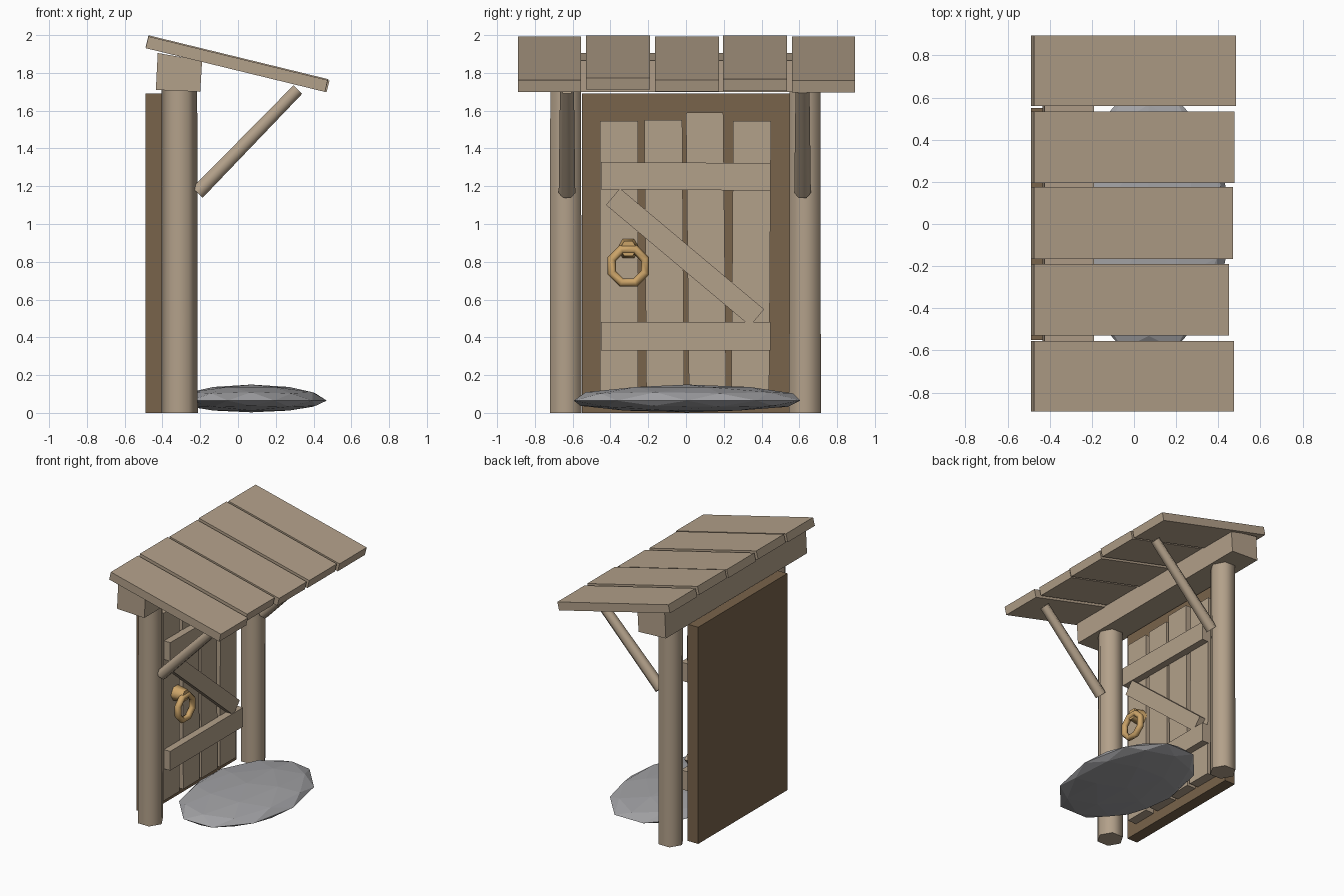
import bpy, bmesh, math
from mathutils import Vector, Matrix

old = bpy.data.objects.get("Cube")
if old:
    bpy.data.objects.remove(old)


def material(name, rgb):
    m = bpy.data.materials.new(name)
    m.use_nodes = True
    m.diffuse_color = (*rgb, 1)
    node = next(n for n in m.node_tree.nodes if n.type == 'BSDF_PRINCIPLED')
    node.inputs["Base Color"].default_value = (*rgb, 1)
    return m


WOOD = material("pale wood", (0.45, 0.355, 0.255))
DARK = material("dark wood", (0.19, 0.125, 0.07))
STONE = material("grey stone", (0.36, 0.36, 0.375))
BRASS = material("brass", (0.60, 0.37, 0.14))


def finish(name, bm, mat, smooth=False):
    bmesh.ops.recalc_face_normals(bm, faces=bm.faces)
    me = bpy.data.meshes.new(name)
    bm.to_mesh(me)
    bm.free()
    me.materials.append(mat)
    ob = bpy.data.objects.new(name, me)
    bpy.context.collection.objects.link(ob)
    if smooth:
        bpy.ops.object.select_all(action='DESELECT')
        ob.select_set(True)
        bpy.context.view_layer.objects.active = ob
        bpy.ops.object.shade_smooth_by_angle(angle=math.radians(65))
    return ob


def box(name, lo, hi, mat=WOOD, tilt=0, axis='X'):
    """Box between two corners, turned about its own centre."""
    lo, hi = Vector(lo), Vector(hi)
    size = hi - lo
    bm = bmesh.new()
    bmesh.ops.create_cube(bm, size=1, matrix=Matrix.Translation((lo + hi) / 2)
                          @ Matrix.Rotation(math.radians(tilt), 4, axis)
                          @ Matrix.Diagonal((*size, 1)))
    return finish(name, bm, mat)


def rod(name, a, b, r1, r2, mat=WOOD, sides=6, spin=0):
    """Round bar from a to b."""
    a, b = Vector(a), Vector(b)
    d = b - a
    turn = Vector((0, 0, 1)).rotation_difference(d).to_matrix().to_4x4()
    bm = bmesh.new()
    bmesh.ops.create_cone(bm, cap_ends=True, segments=sides, radius1=r1, radius2=r2, depth=d.length,
                          matrix=Matrix.Translation((a + b) / 2) @ turn
                          @ Matrix.Rotation(math.radians(spin), 4, 'Z'))
    return finish(name, bm, mat, True)


def prism(name, profile, y0, y1, mat=WOOD):
    """Extrude an x-z outline along y."""
    bm = bmesh.new()
    f = bm.faces.new([bm.verts.new((x, y0, z)) for x, z in profile])
    ext = bmesh.ops.extrude_face_region(bm, geom=[f])["geom"]
    bmesh.ops.translate(bm, vec=(0, y1 - y0, 0),
                        verts=[v for v in ext if isinstance(v, bmesh.types.BMVert)])
    return finish(name, bm, mat)


# Back wall
box("back_wall", (-0.49, -0.55, 0), (-0.40, 0.55, 1.69), DARK)

# Posts and slanted braces
for side, y, by in (("right", -0.637, -0.63), ("left", 0.63, 0.617)):
    rod(side + "_post", (-0.31, y, 0), (-0.31, y, 1.74), 0.097, 0.094, spin=90)
    rod(side + "_brace", (-0.215, by, 1.165), (0.317, by, 1.712), 0.044, 0.037)

# Beam carrying the roof
prism("roof_beam", [(-0.435, 1.71), (-0.20, 1.70), (-0.19, 1.865), (-0.425, 1.905)], -0.87, 0.87)

# Sloping roof planks, each cut to a slightly different length
SLOPE = -0.244
roof = [(-0.89, -0.555, 0.475, 0), (-0.53, -0.19, 0.45, 0.006), (-0.165, 0.175, 0.47, 0),
        (0.195, 0.535, 0.478, 0.006), (0.56, 0.895, 0.484, 0)]
for i, (y0, y1, end, lift) in enumerate(roof):
    start = -0.474
    z0 = 1.993 + lift
    z1 = z0 + SLOPE * (end - start)
    prism(f"roof_plank_{i + 1}",
          [(start, z0), (end, z1), (end - 0.015, z1 - 0.062), (start - 0.015, z0 - 0.062)], y0, y1)

# Upright door planks
door = [(-0.455, -0.255, 1.545, 0), (-0.215, -0.015, 1.55, 0.4),
        (0.008, 0.205, 1.59, 0.6), (0.245, 0.445, 1.545, -0.4)]
for i, (y0, y1, top, tilt) in enumerate(door):
    box(f"door_plank_{i + 1}", (-0.405, y0, 0.08), (-0.325, y1, top), tilt=tilt)

# Door crossbars and diagonal
box("upper_crossbar", (-0.33, -0.45, 1.18), (-0.27, 0.448, 1.325), tilt=-0.4)
box("lower_crossbar", (-0.33, -0.45, 0.33), (-0.27, 0.448, 0.48))
box("diagonal_bar", (-0.33, -0.503, 0.767), (-0.275, 0.493, 0.882), tilt=-40)

# Knocker mount and ring
rod("ring_mount", (-0.33, -0.305, 0.87), (-0.235, -0.305, 0.87), 0.06, 0.045, BRASS)
bm = bmesh.new()
SEG, SIDES = 8, 6
loops = []
for i in range(SEG):
    a = math.tau * (i + 0.5) / SEG
    loop = []
    for j in range(SIDES):
        b = math.tau * j / SIDES
        r = 0.095 + 0.024 * math.cos(b)
        loop.append(bm.verts.new((-0.243 + 0.024 * math.sin(b),
                                  -0.305 + r * math.cos(a), 0.778 + r * math.sin(a))))
    loops.append(loop)
for i in range(SEG):
    p, q = loops[i], loops[(i + 1) % SEG]
    for j in range(SIDES):
        k = (j + 1) % SIDES
        bm.faces.new((p[j], p[k], q[k], q[j]))
finish("door_ring", bm, BRASS, True)

# Flat doorstep stone
bm = bmesh.new()
bmesh.ops.create_icosphere(bm, subdivisions=2, radius=1,
                           matrix=Matrix.Rotation(math.radians(90), 4, 'Z'))
for v in bm.verts:
    x, y, z = v.co
    v.co = (0.07 + 0.40 * x, 0.005 + 0.63 * y, 0.065 + z * (0.085 if z > 0 else 0.062))
finish("step_stone", bm, STONE)
